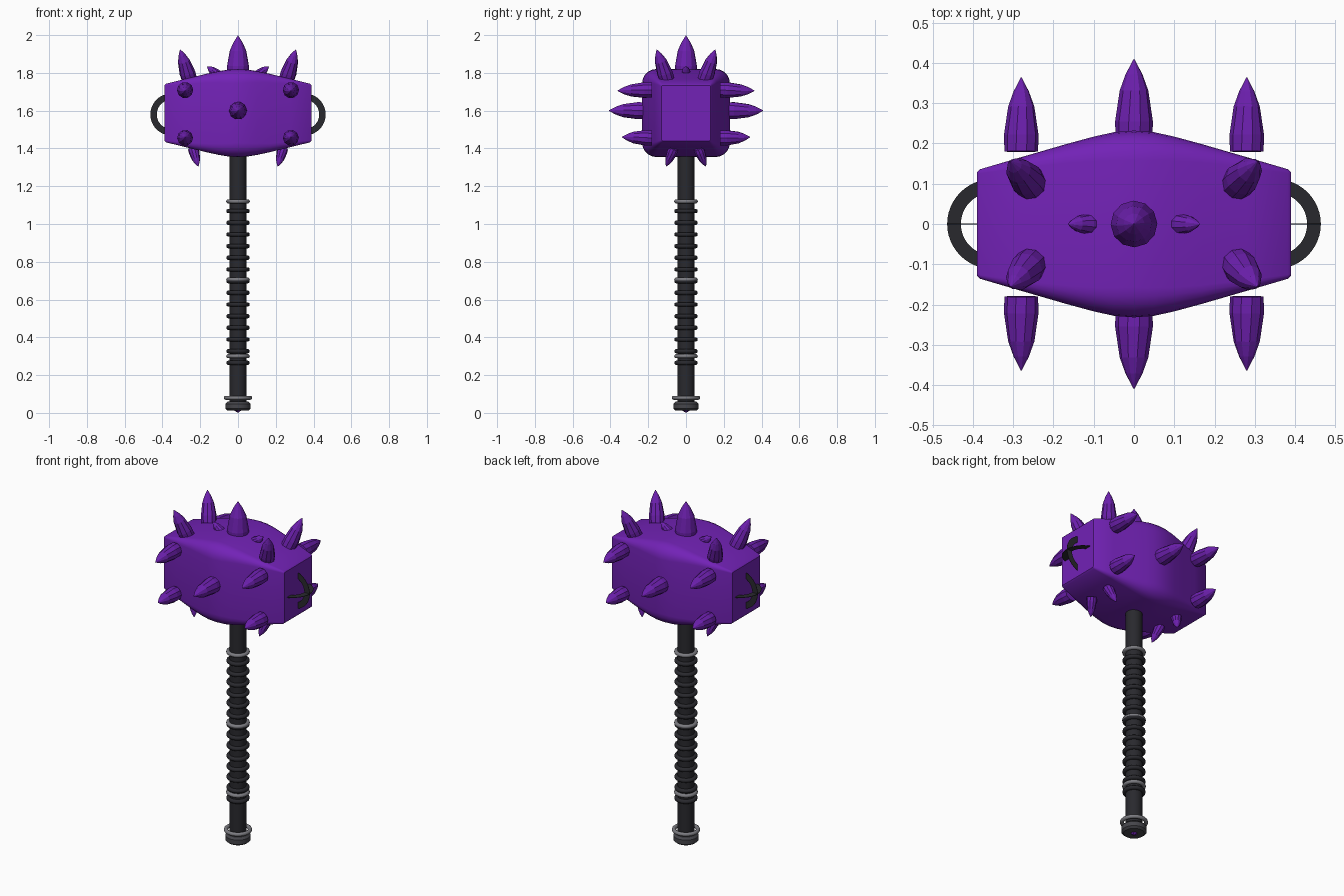
import bpy, bmesh
from math import pi, sin, cos
from mathutils import Vector

if "Cube" in bpy.data.objects:
    bpy.data.objects.remove(bpy.data.objects["Cube"])


def material(name, rgb):
    m = bpy.data.materials.new(name)
    m.diffuse_color = (*rgb, 1)
    m.use_nodes = True
    m.node_tree.nodes["Principled BSDF"].inputs["Base Color"].default_value = m.diffuse_color
    return m


PURPLE = material("purple", (0.17, 0.016, 0.47))
SPIKE = material("spike_purple", (0.15, 0.014, 0.42))
DARK = material("dark_grip", (0.022, 0.022, 0.027))
IRON = material("iron", (0.06, 0.06, 0.07))
STEEL = material("steel", (0.2, 0.2, 0.22))


def loft(name, rings, mat, smooth=None):
    """Skin a list of equal-length point loops and cap both ends."""
    bm = bmesh.new()
    loops = [[bm.verts.new(p) for p in r] for r in rings]
    n = len(loops[0])
    for a, b in zip(loops, loops[1:]):
        for i in range(n):
            j = (i + 1) % n
            bm.faces.new((a[i], a[j], b[j], b[i]))
    bm.faces.new(loops[0])
    bm.faces.new(loops[-1])
    bmesh.ops.remove_doubles(bm, verts=bm.verts, dist=1e-5)
    bmesh.ops.recalc_face_normals(bm, faces=bm.faces)
    me = bpy.data.meshes.new(name)
    bm.to_mesh(me)
    bm.free()
    ob = bpy.data.objects.new(name, me)
    bpy.context.collection.objects.link(ob)
    me.materials.append(mat)
    if smooth:
        bpy.ops.object.select_all(action='DESELECT')
        bpy.context.view_layer.objects.active = ob
        ob.select_set(True)
        bpy.ops.object.shade_smooth_by_angle(angle=smooth)
    return ob


def lathe(name, profile, mat, n=32):
    rings = [[(r * cos(2 * pi * i / n), r * sin(2 * pi * i / n), z) for i in range(n)]
             for r, z in profile]
    return loft(name, rings, mat, 0.6)


def ring(name, z, major, minor, mat):
    bpy.ops.mesh.primitive_torus_add(location=(0, 0, z), major_radius=major, minor_radius=minor,
                                     major_segments=32, minor_segments=10)
    ob = bpy.context.object
    ob.name = name
    ob.data.materials.append(mat)
    bpy.ops.object.shade_smooth()


def spike(name, base, tip, radius, sides=10):
    """Faceted spike: bulging shaft that curves into a point."""
    base, tip = Vector(base), Vector(tip)
    q = (tip - base).to_track_quat('Z', 'Y')
    length = (tip - base).length
    shape = [(0, 0.97), (0.22, 1), (0.6, 0.76), (0.8, 0.45), (0.985, 0.03)]
    rings = [[base + q @ Vector((radius * s * cos(2 * pi * i / sides + 0.15 * t),
                                 radius * s * sin(2 * pi * i / sides + 0.15 * t), t * length))
              for i in range(sides)] for t, s in shape]
    loft(name, rings, SPIKE)


# Head: rounded-square sections swelling towards the middle
CZ = 1.5875


def section(x, hy, hz, rad, steps=5):
    pts = []
    for k, (sy, sz) in enumerate(((1, 1), (-1, 1), (-1, -1), (1, -1))):
        for s in range(steps + 1):
            a = pi / 2 * (k + s / steps)
            pts.append((x, sy * (hy - rad) + rad * cos(a), CZ + sz * (hz - rad) + rad * sin(a)))
    return pts


half = [(0, .232, .233, .075), (.05, .228, .23, .07), (.1, .217, .222, .06), (.17, .198, .207, .046),
        (.28, .166, .18, .026), (.382, .136, .155, .01), (.39, .129, .147, .006)]
loft("head", [section(-x, y, z, r) for x, y, z, r in half[:0:-1]] +
     [section(x, y, z, r) for x, y, z, r in half], PURPLE, 0.6)

# Spikes on the front, back, top and underside
for sy in (-1, 1):
    spike("face_spike_centre", (0, sy * .21, 1.6), (0, sy * .412, 1.6), .047)
    for sx in (-1, 1):
        spike("face_spike_upper", (sx * .28, sy * .18, 1.71), (sx * .28, sy * .366, 1.705), .043)
        spike("face_spike_lower", (sx * .28, sy * .18, 1.455), (sx * .28, sy * .342, 1.46), .042)
        spike("top_spike_corner", (sx * .257, sy * .1, 1.765), (sx * .307, sy * .156, 1.926), .042)
        spike("under_spike", (sx * .238, sy * .065, 1.40), (sx * .21, sy * .106, 1.303), .028)
spike("top_spike_centre", (0, 0, 1.79), (0, 0, 2.0), .058, 12)
for sx in (-1, 1):
    spike("top_spike_small", (sx * .10, 0, 1.785), (sx * .165, 0, 1.835), .026)

# Flat crossed arcs on both ends of the head
for sx in (-1, 1):
    for upright in (False, True):
        rings = []
        for i in range(25):
            a = -pi / 2 + pi * i / 24
            loop = []
            for r, w in ((.077, -.001), (.111, -.001), (.111, .001), (.077, .001)):
                x, v = sx * (.353 + r * cos(a)), r * sin(a)
                loop.append((x, w, 1.58 + v) if upright else (x, v, 1.58 + w))
            rings.append(loop)
        loft("end_arc", rings, DARK, 0.6)

# Handle shaft, grip ridges and metal bands
lathe("handle", [(.044, .03), (.044, 1.4)], DARK)
for i in range(14):
    ring("grip_ridge", .265 + i * .0618, .05, .012, DARK)
for z in (.30, .705, 1.12):
    ring("metal_band", z, .052, .011, STEEL)
ring("pommel_band", .08, .064, .011, STEEL)

# Pommel with a gem set in its base
lathe("pommel", [(.055, .012), (.067, .022), (.067, .048), (.055, .06)], IRON)
bpy.ops.mesh.primitive_ico_sphere_add(subdivisions=1, radius=.025, location=(0, 0, .025))
gem = bpy.context.object
gem.name = "pommel_gem"
gem.data.materials.append(PURPLE)
